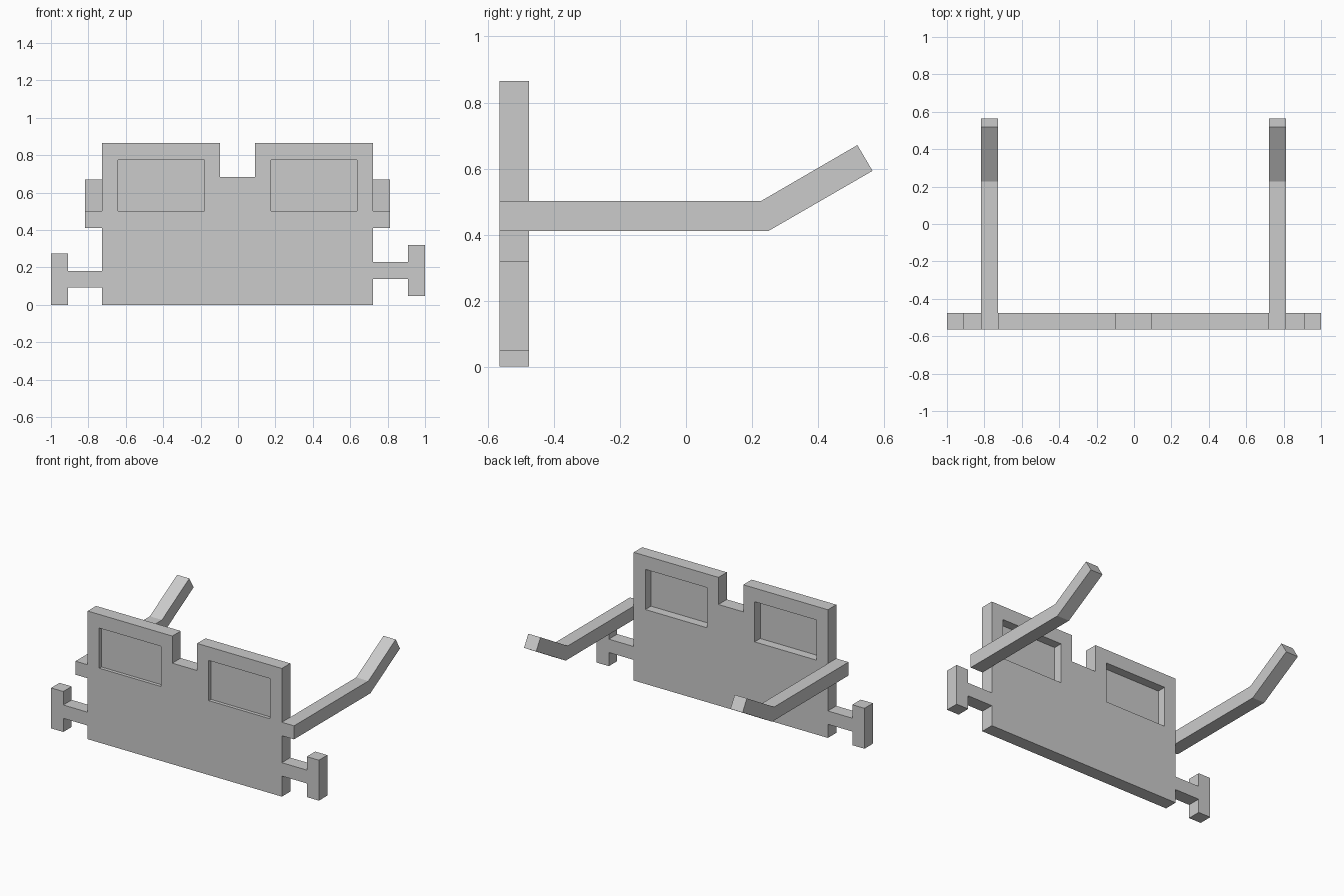
import bpy, bmesh
from mathutils import Vector

if "Cube" in bpy.data.objects:
    bpy.data.objects.remove(bpy.data.objects["Cube"])

FRONT, BACK = -0.565, -0.475


def prism(name, pts, axis, lo, hi):
    """Extrude a 2D outline along x (pts are y,z) or along y (pts are x,z)."""
    bm = bmesh.new()
    verts = [bm.verts.new((lo, a, b) if axis == 'x' else (a, lo, b)) for a, b in pts]
    face = bm.faces.new(verts)
    ext = bmesh.ops.extrude_face_region(bm, geom=[face])
    moved = [g for g in ext['geom'] if isinstance(g, bmesh.types.BMVert)]
    step = Vector((hi - lo, 0, 0)) if axis == 'x' else Vector((0, hi - lo, 0))
    bmesh.ops.translate(bm, verts=moved, vec=step)
    bmesh.ops.recalc_face_normals(bm, faces=bm.faces)
    mesh = bpy.data.meshes.new(name)
    bm.to_mesh(mesh)
    bm.free()
    obj = bpy.data.objects.new(name, mesh)
    bpy.context.collection.objects.link(obj)
    return obj


def rect(x0, x1, z0, z1):
    return [(x0, z0), (x1, z0), (x1, z1), (x0, z1)]


def cut(target, cutter):
    mod = target.modifiers.new("cut", 'BOOLEAN')
    mod.operation = 'DIFFERENCE'
    mod.solver = 'EXACT'
    mod.object = cutter
    bpy.context.view_layer.objects.active = target
    bpy.ops.object.modifier_apply(modifier=mod.name)
    bpy.data.objects.remove(cutter)


# Front plate with a notch in the top edge
plate = prism("front_plate", [
    (-0.727, 0), (0.723, 0), (0.723, 0.865), (0.09, 0.865),
    (0.09, 0.682), (-0.095, 0.682), (-0.095, 0.865), (-0.727, 0.865)], 'y', FRONT, BACK)

# Lens recesses: shallow in front, deep behind, leaving a thin pane
for x0, x1 in ((-0.641, -0.18), (0.177, 0.636)):
    for y0, y1 in ((FRONT - 0.1, FRONT + 0.023), (FRONT + 0.03, BACK + 0.1)):
        cut(plate, prism("lens_cutter", rect(x0, x1, 0.502, 0.773), 'y', y0, y1))

# Temple arms with an angled tip
arm = [(FRONT, 0.411), (0.25, 0.411), (0.565, 0.593),
       (0.519, 0.671), (0.228, 0.502), (FRONT, 0.502)]
prism("left_arm", arm, 'x', -0.818, -0.727)
prism("right_arm", arm, 'x', 0.723, 0.814)

# T-shaped side pegs, the right one slightly higher
for side, inner, outer, tip, z in (("left", -0.727, -0.909, -1.0, 0.0),
                                   ("right", 0.723, 0.909, 1.0, 0.047)):
    prism(side + "_peg_bar", rect(inner, outer, z + 0.092, z + 0.182), 'y', FRONT, BACK)
    prism(side + "_peg_end", rect(outer, tip, z, z + 0.273), 'y', FRONT, BACK)
